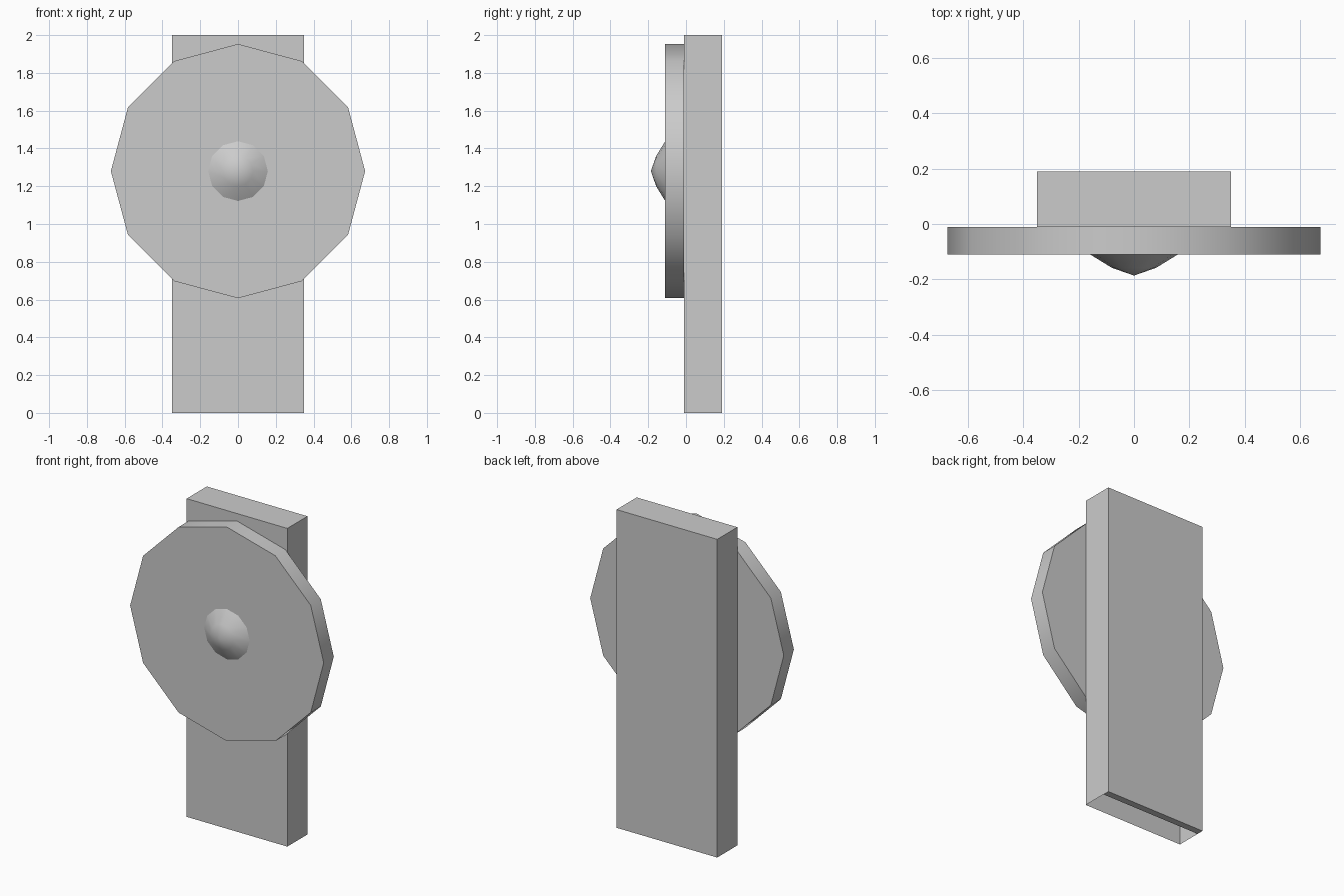
import bpy, bmesh, math

if "Cube" in bpy.data.objects:
    bpy.data.objects.remove(bpy.data.objects["Cube"])

SIDES = 12
CENTRE_Z = 1.28


def make_object(name, bm):
    mesh = bpy.data.meshes.new(name)
    bm.to_mesh(mesh)
    bm.free()
    obj = bpy.data.objects.new(name, mesh)
    bpy.context.collection.objects.link(obj)
    return obj


def lathe(name, profile, angle):
    """Turn (radius, y) points around the y axis through CENTRE_Z."""
    bm = bmesh.new()
    rings = []
    for r, y in profile:
        n = 1 if r == 0 else SIDES
        rings.append([bm.verts.new((r * math.sin(2 * math.pi * i / SIDES), y,
                                    CENTRE_Z + r * math.cos(2 * math.pi * i / SIDES)))
                      for i in range(n)])
    for a, b in zip(rings, rings[1:]):
        for i in range(SIDES):
            j = (i + 1) % SIDES
            if len(a) == 1:
                bm.faces.new((a[0], b[i], b[j]))
            else:
                bm.faces.new((a[i], b[i], b[j], a[j]))
    for ring in (rings[0], rings[-1]):
        if len(ring) > 1:
            bm.faces.new(ring)
    bmesh.ops.recalc_face_normals(bm, faces=bm.faces)
    obj = make_object(name, bm)
    bpy.ops.object.select_all(action='DESELECT')
    obj.select_set(True)
    bpy.context.view_layer.objects.active = obj
    bpy.ops.object.shade_smooth_by_angle(angle=math.radians(angle))
    return obj


# Upright slab: hollow underneath, with a narrow rim along the back edge
bm = bmesh.new()
bmesh.ops.create_cube(bm, size=1)
for v in bm.verts:
    v.co = (v.co.x * 0.7, v.co.y * 0.2 + 0.09, v.co.z * 2 + 1)
bm.faces.ensure_lookup_table()
bottom = [f for f in bm.faces if f.normal.z < -0.5]
bmesh.ops.delete(bm, geom=bottom, context='FACES_ONLY')
back = [v for v in bm.verts if v.co.z < 0.01 and v.co.y > 0.1]
back.sort(key=lambda v: v.co.x)
inner = [bm.verts.new((v.co.x, 0.147, 0)) for v in back]
bm.faces.new((back[0], back[1], inner[1], inner[0]))
make_object("upright_slab", bm)

# Twelve-sided disc on the front of the slab
lathe("front_disc", [(0.673, -0.11), (0.673, -0.01)], 35)

# Shallow dome in the middle of the disc
lathe("centre_dome", [(0, -0.186), (0.08, -0.158), (0.158, -0.11)], 40)
